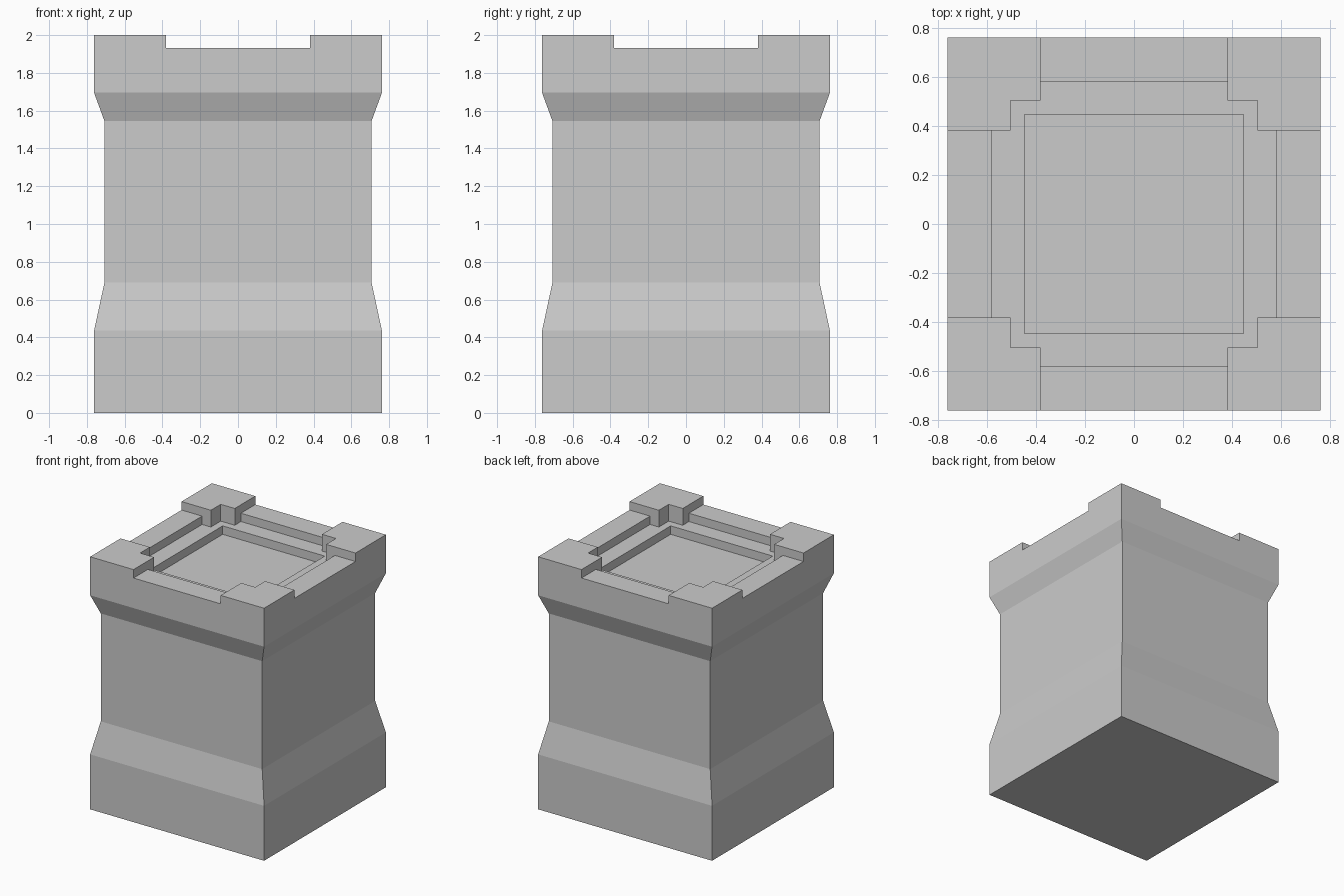
import bpy, bmesh

if "Cube" in bpy.data.objects:
    bpy.data.objects.remove(bpy.data.objects["Cube"])

HALF = 0.762     # outer half width of base and cap
GAP = 0.382      # half width of the openings between corner blocks


def loft_square(name, profile):
    """Square tower skinned through (half width, height) sections."""
    bm = bmesh.new()
    rings = [[bm.verts.new((sx * h, sy * h, z))
              for sx, sy in ((-1, -1), (1, -1), (1, 1), (-1, 1))]
             for h, z in profile]
    for low, high in zip(rings, rings[1:]):
        for i in range(4):
            j = (i + 1) % 4
            bm.faces.new((low[i], low[j], high[j], high[i]))
    bm.faces.new(rings[0][::-1])
    bm.faces.new(rings[-1])
    mesh = bpy.data.meshes.new(name)
    bm.to_mesh(mesh)
    bm.free()
    obj = bpy.data.objects.new(name, mesh)
    bpy.context.collection.objects.link(obj)
    return obj


def carve(target, name, hx, hy, floor):
    """Cut a centred box down from the top to the given floor height."""
    top = 2.2
    bpy.ops.mesh.primitive_cube_add(size=1, location=(0, 0, (floor + top) / 2))
    cutter = bpy.context.object
    cutter.name = name
    cutter.scale = (2 * hx, 2 * hy, top - floor)
    cutter.hide_render = True
    mod = target.modifiers.new(name, 'BOOLEAN')
    mod.operation = 'DIFFERENCE'
    mod.solver = 'EXACT'
    mod.object = cutter
    bpy.context.view_layer.objects.active = target
    bpy.ops.object.modifier_apply(modifier=name)
    bpy.data.objects.remove(cutter)


# Pillar: wide base, slimmer shaft, flared cap
pillar = loft_square("pillar", [(HALF, 0), (HALF, 0.435), (0.707, 0.69),
                                (0.707, 1.545), (HALF, 1.695), (HALF, 2.0)])

# Openings through the rim, leaving four corner blocks
carve(pillar, "opening_front_back", GAP, 1.0, 1.933)
carve(pillar, "opening_sides", 1.0, GAP, 1.933)

# Stepped cross-shaped floor inside the rim
carve(pillar, "floor_front_back", GAP, 0.582, 1.867)
carve(pillar, "floor_sides", 0.582, GAP, 1.867)
carve(pillar, "floor_middle", 0.505, 0.505, 1.867)

# Square sunken panel
carve(pillar, "sunken_panel", 0.447, 0.447, 1.80)
